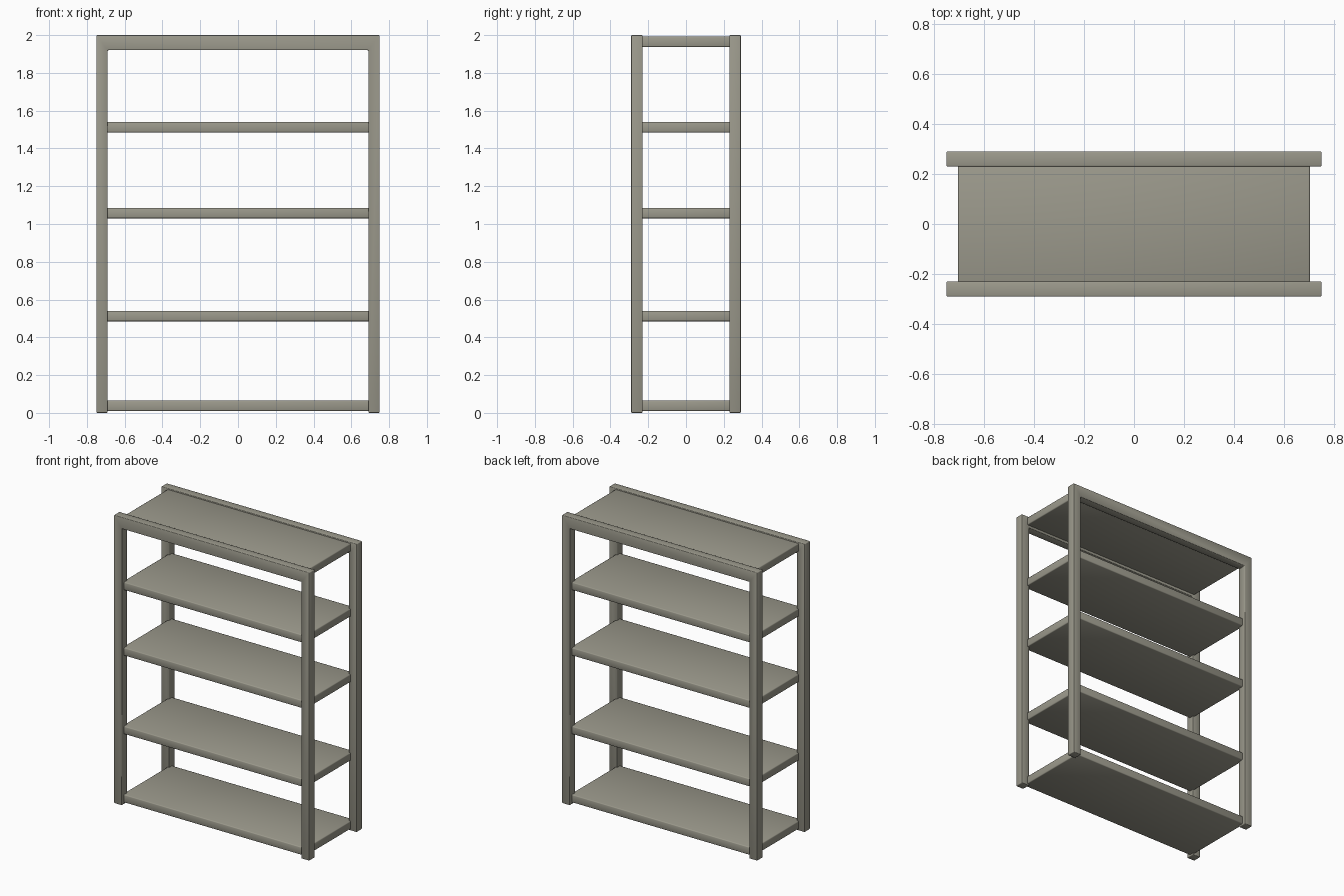
import bpy, bmesh, math

if "Cube" in bpy.data.objects:
    bpy.data.objects.remove(bpy.data.objects["Cube"])

mat = bpy.data.materials.new("warm grey")
mat.diffuse_color = (0.33, 0.32, 0.262, 1)
mat.use_nodes = True
mat.node_tree.nodes["Principled BSDF"].inputs["Base Color"].default_value = mat.diffuse_color


def extrude_profile(name, pts, vec, bevel):
    """Extrude a flat outline along vec, soften the edges and smooth-shade."""
    bm = bmesh.new()
    face = bm.faces.new([bm.verts.new(p) for p in pts])
    res = bmesh.ops.extrude_face_region(bm, geom=[face])
    verts = [v for v in res["geom"] if isinstance(v, bmesh.types.BMVert)]
    bmesh.ops.translate(bm, verts=verts, vec=vec)
    bmesh.ops.recalc_face_normals(bm, faces=bm.faces)
    me = bpy.data.meshes.new(name)
    bm.to_mesh(me)
    bm.free()
    me.materials.append(mat)
    ob = bpy.data.objects.new(name, me)
    bpy.context.collection.objects.link(ob)
    mod = ob.modifiers.new("soft edges", 'BEVEL')
    mod.width = bevel
    mod.segments = 2
    for p in me.polygons:
        p.use_smooth = True
    return ob


# Front and back frames: two legs joined by a top rail
outline = [(-.75, 0), (-.69, 0), (-.69, 1.92), (.69, 1.92),
           (.69, 0), (.75, 0), (.75, 2), (-.75, 2)]
for name, y in (("front_frame", -.29), ("back_frame", .23)):
    extrude_profile(name, [(x, y, z) for x, z in outline], (0, .06, 0), .004)

# Five shelves tucked between the legs
for i, top in enumerate((.065, .54, 1.085, 1.54, 1.992)):
    pts = [(sx * .704, sy * .265, top - .055)
           for sx, sy in ((-1, -1), (1, -1), (1, 1), (-1, 1))]
    extrude_profile(f"shelf_{i + 1}", pts, (0, 0, .055), .006)
